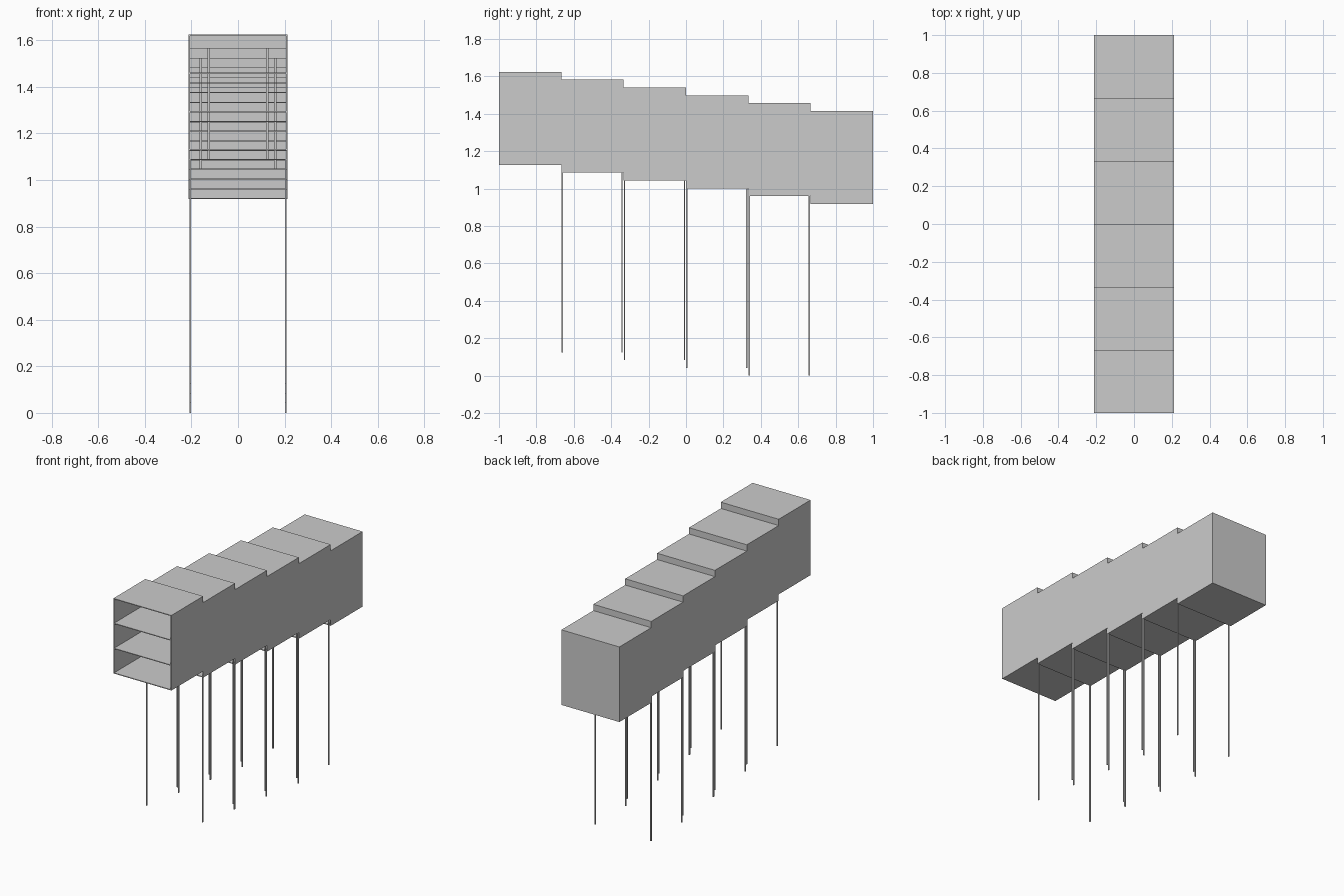
import bpy

if "Cube" in bpy.data.objects:
    bpy.data.objects.remove(bpy.data.objects["Cube"])

N = 6
L = 2 / N            # length of one bay
DROP = 0.0417        # step down between bays
W, H, T = 0.424, 0.497, 0.005
Z0 = 1.127           # underside of the front bay
ROW = H / 3


def box(name, x0, x1, y0, y1, z0, z1):
    bpy.ops.mesh.primitive_cube_add(
        size=1, location=((x0 + x1) / 2, (y0 + y1) / 2, (z0 + z1) / 2))
    ob = bpy.context.object
    ob.name = name
    ob.scale = (x1 - x0, y1 - y0, z1 - z0)
    return ob


for i in range(N):
    y0, y1 = -1 + i * L, -1 + (i + 1) * L
    z0 = Z0 - i * DROP
    z1 = z0 + H
    hw = W / 2

    # side walls
    for s, side in ((-1, "left"), (1, "right")):
        a, b = sorted((s * hw, s * (hw - T)))
        box(f"{side}_wall_{i}", a, b, y0, y1, z0, z1)

    # floor, two shelves and roof
    box(f"floor_{i}", -hw + T, hw - T, y0, y1, z0, z0 + T)
    for k in (1, 2):
        z = z0 + k * ROW
        box(f"shelf_{i}_{k}", -hw + T, hw - T, y0, y1, z - T / 2, z + T / 2)
    box(f"roof_{i}", -hw + T, hw - T, y0, y1, z1 - T, z1)

    # closed end on the last bay, header strip over the passage on the others
    if i == N - 1:
        box("back_panel", -hw + T, hw - T, y1 - T, y1, z0 + T, z1 - T)
    else:
        box(f"roof_riser_{i}", -hw + T, hw - T, y1 - T, y1, z1 - 0.06, z1 - T)

    # inner posts between shelves
    if i in (1, 2):
        px = 0.125 if i == 1 else 0.16
        for s in (-1, 1):
            box(f"inner_post_{i}", s * px - 0.005, s * px + 0.005,
                y0 + 0.01, y0 + 0.02, z0 + T, z1 - T)

    # four thin legs under each middle bay
    if 0 < i < N - 1:
        bottom = max(0, (N - 2 - i) * DROP)
        r = 0.0035
        for s in (-1, 1):
            for y in (y0 + r + 0.001, y1 - r - 0.005):
                x = s * 0.2045
                box(f"leg_{i}", x - r, x + r, y - r, y + r, bottom, z0 + T)
